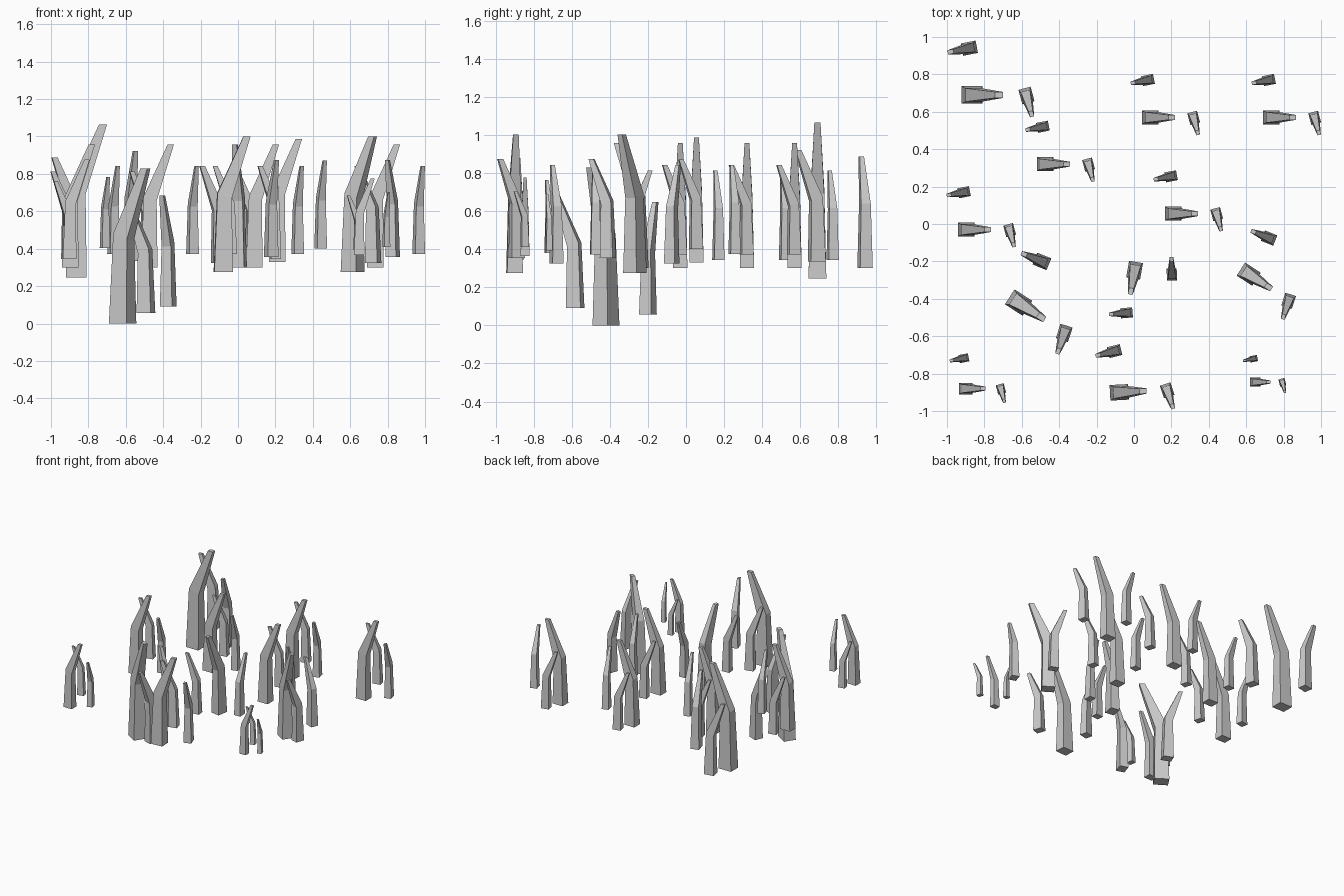
import bpy, bmesh
from math import radians
from mathutils import Matrix

if "Cube" in bpy.data.objects:
    bpy.data.objects.remove(bpy.data.objects["Cube"])

# Four-sided rings of one bent spike leaning to +x:
# left x, left z, right x, right z, half depth
RINGS = [(-.056, 0, .056, 0, .047),
         (-.036, .475, .05, .445, .036),
         (.122, .82, .165, .82, .016)]

# Spikes in a cluster: name, offset, turn, scale
SPIKES = [("tall_spike", (0, 0, 0), 0, 1),
          ("side_spike", (.29, -.003, .09), -75, .715),
          ("back_spike", (-.015, .25, .055), 191, .715)]

# Clusters: x, y, base height, scale, turn
CLUSTERS = [(-.865, .69, .245, 1, 0), (-.475, .32, .30, .8, 0),
            (-.897, -.03, .30, .8, 0), (.087, .57, .30, .8, 0),
            (.734, .57, .30, .8, 0), (.21, .055, .33, .8, 0),
            (-.079, -.90, .275, .885, 3), (-.90, -.88, .345, .65, 0),
            (.648, -.845, .365, .5, 0), (-.617, -.42, 0, 1.01, -33),
            (.613, -.268, .275, .885, -33), (.003, -.247, .30, .8, -100)]


def spike_mesh():
    bm = bmesh.new()
    rings = [[bm.verts.new(p) for p in ((l, -d, lz), (r, -d, rz), (r, d, rz), (l, d, lz))]
             for l, lz, r, rz, d in RINGS]
    for low, high in zip(rings, rings[1:]):
        for i in range(4):
            j = (i + 1) % 4
            bm.faces.new((low[i], low[j], high[j], high[i]))
    bm.faces.new(rings[0][::-1])
    bm.faces.new(rings[-1])
    mesh = bpy.data.meshes.new("bent_spike")
    bm.to_mesh(mesh)
    bm.free()
    return mesh


def place(loc, turn, scale):
    return (Matrix.Translation(loc) @ Matrix.Rotation(radians(turn), 4, 'Z')
            @ Matrix.Scale(scale, 4))


# Scatter the three-spike clusters
spike = spike_mesh()
for x, y, z, scale, turn in CLUSTERS:
    cluster = place((x, y, z), turn, scale)
    for name, offset, spin, size in SPIKES:
        ob = bpy.data.objects.new(name, spike)
        bpy.context.collection.objects.link(ob)
        ob.matrix_world = cluster @ place(offset, spin, size)
